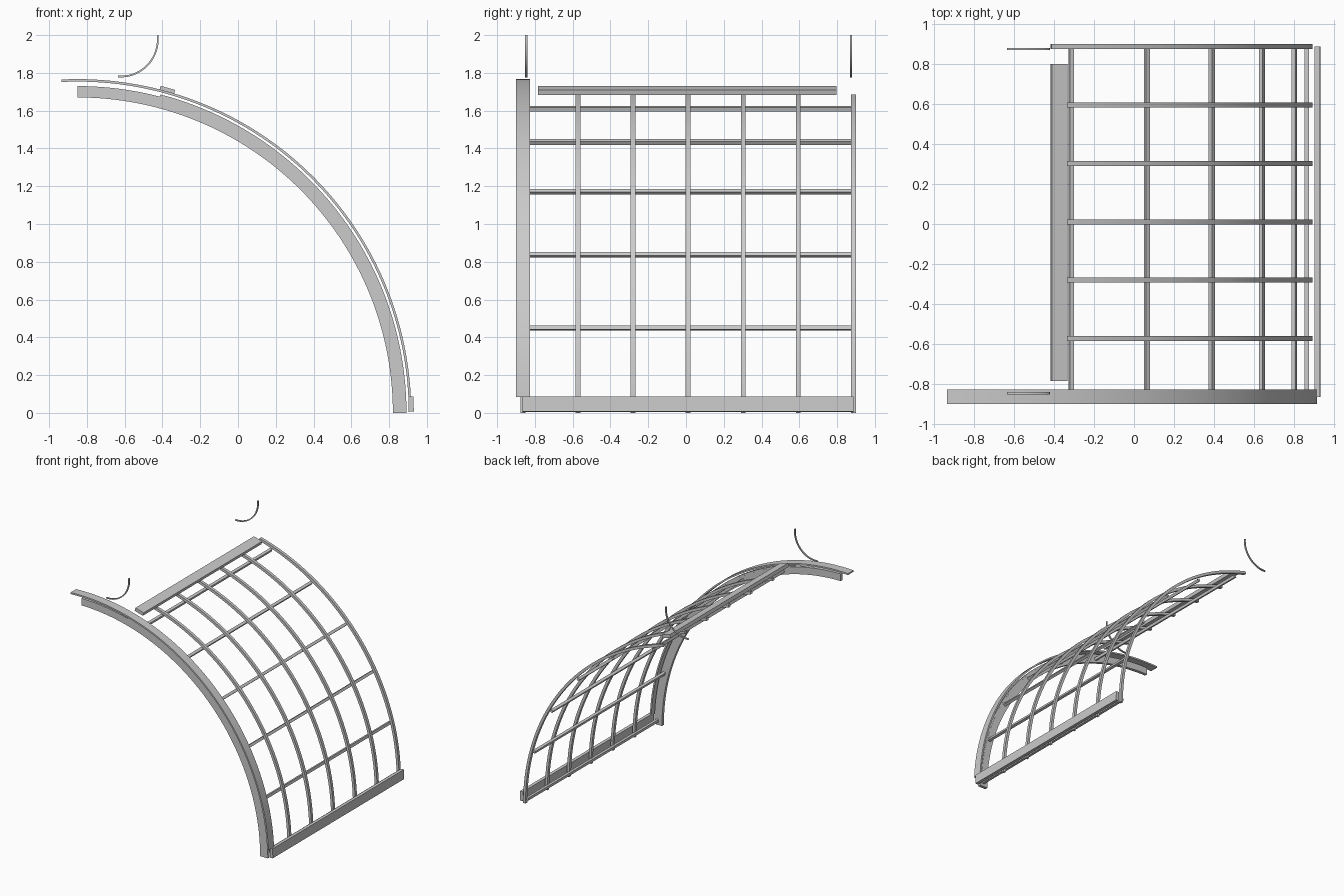
import bpy, bmesh
from math import radians, cos, sin

if "Cube" in bpy.data.objects:
    bpy.data.objects.remove(bpy.data.objects["Cube"])

CX = -0.85  # centre of the big quarter circle (z = 0)


def arc_bar(name, r0, r1, a0, a1, y0, y1, cx=CX, cz=0.0, segs=48):
    """Rectangular bar swept along a circular arc in the XZ plane."""
    bm = bmesh.new()
    rings = []
    for i in range(segs + 1):
        a = radians(a0 + (a1 - a0) * i / segs)
        rings.append([bm.verts.new((cx + r * cos(a), y, cz + r * sin(a)))
                      for r, y in ((r0, y0), (r1, y0), (r1, y1), (r0, y1))])
    for p, q in zip(rings, rings[1:]):
        for k in range(4):
            bm.faces.new((p[k], p[(k + 1) % 4], q[(k + 1) % 4], q[k]))
    bm.faces.new(rings[0])
    bm.faces.new(rings[-1][::-1])
    bmesh.ops.recalc_face_normals(bm, faces=bm.faces)
    me = bpy.data.meshes.new(name)
    bm.to_mesh(me)
    bm.free()
    ob = bpy.data.objects.new(name, me)
    bpy.context.collection.objects.link(ob)
    bpy.ops.object.select_all(action='DESELECT')
    ob.select_set(True)
    bpy.context.view_layer.objects.active = ob
    bpy.ops.object.shade_smooth_by_angle(angle=radians(30))
    return ob


def long_bar(name, r, angle, thick, width, y0, y1):
    """Straight bar along y, lying tangent to the arc."""
    a = radians(angle)
    bpy.ops.mesh.primitive_cube_add(
        size=1, location=(CX + r * cos(a), (y0 + y1) / 2, r * sin(a)),
        rotation=(0, -a, 0))
    ob = bpy.context.object
    ob.name = name
    ob.scale = (thick, y1 - y0, width)
    return ob


# Front arch: thin outer flange and deep web
arc_bar("front_arch_flange", 1.754, 1.767, 2.75, 92.75, -0.90, -0.826, segs=64)
arc_bar("front_arch_web", 1.67, 1.73, 0, 90, -0.876, -0.85, segs=64)

# Curved ribs
for i in range(7):
    y = -0.864 + i * 0.2917
    arc_bar(f"rib_{i + 1}", 1.72, 1.742, 0, 75.4, y - 0.0125, y + 0.0125)

# Straight purlins under the ribs
for i in range(6):
    long_bar(f"purlin_{i + 1}", 1.713 - 0.003 * i, 1.2 + i * 14.07, 0.022, 0.022, -0.87, 0.885)

# Base rail and top rail
long_bar("base_rail", 1.767, 1.5, 0.027, 0.08, -0.865, 0.887)
long_bar("top_rail", 1.772, 74.45, 0.028, 0.08, -0.783, 0.798)

# Small curved hooks above both ends
for name, y in (("front_hook", -0.846), ("back_hook", 0.874)):
    arc_bar(name, 0.192, 0.201, -94, 6.5, y - 0.006, y + 0.006, cx=-0.621, cz=1.977, segs=20)
